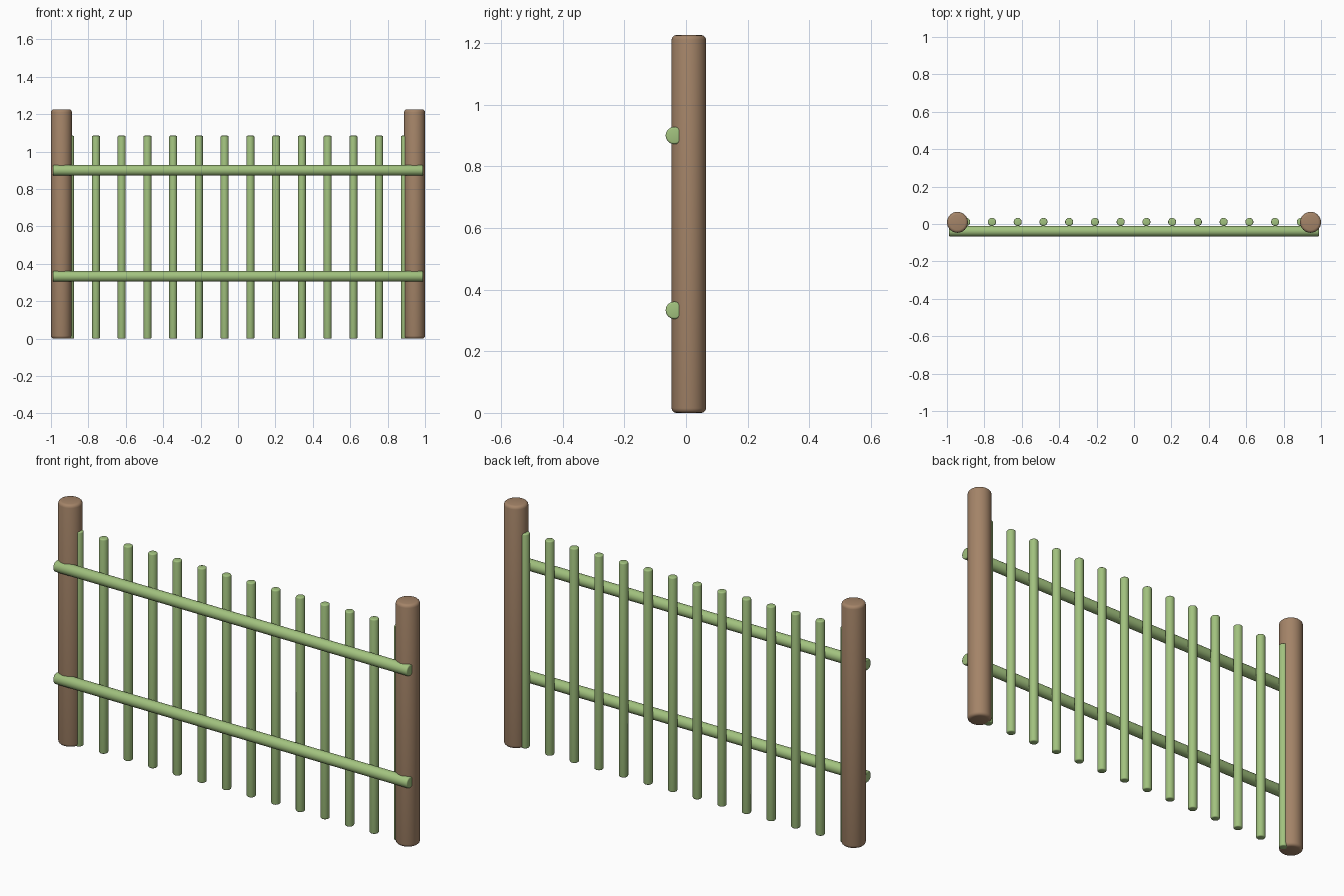
import bpy
import bmesh
from math import radians
from mathutils import Matrix, Vector

cube = bpy.data.objects.get("Cube")
if cube:
    bpy.data.objects.remove(cube, do_unlink=True)


def make_material(name, rgb):
    mat = bpy.data.materials.new(name)
    mat.use_nodes = True
    mat.diffuse_color = (*rgb, 1)
    mat.node_tree.nodes["Principled BSDF"].inputs["Base Color"].default_value = (*rgb, 1)
    return mat


green = make_material("green_bamboo", (0.36, 0.54, 0.21))
brown = make_material("brown_wood", (0.37, 0.23, 0.138))


def make_pole(name, radius, length, rounding, center, mat, along_x=False):
    """Round pole with softened end rims, upright or lying along x."""
    bm = bmesh.new()
    bmesh.ops.create_cone(bm, cap_ends=True, segments=32, radius1=radius,
                          radius2=radius, depth=length)
    rims = [e for e in bm.edges if abs(e.verts[0].co.z - e.verts[1].co.z) < rounding]
    bmesh.ops.bevel(bm, geom=rims, offset=rounding, segments=3,
                    profile=0.5, affect='EDGES')
    if along_x:
        bm.transform(Matrix.Rotation(radians(90), 4, 'Y'))
    mesh = bpy.data.meshes.new(name)
    bm.to_mesh(mesh)
    bm.free()
    mesh.materials.append(mat)
    obj = bpy.data.objects.new(name, mesh)
    obj.location = Vector(center)
    bpy.context.collection.objects.link(obj)
    bpy.ops.object.select_all(action='DESELECT')
    obj.select_set(True)
    bpy.context.view_layer.objects.active = obj
    bpy.ops.object.shade_smooth_by_angle(angle=radians(40))
    return obj


# End posts
POST_HEIGHT = 1.226
for side, sign in (("left", 1), ("right", -1)):
    make_pole(f"{side}_post", 0.056, POST_HEIGHT, 0.015,
              (sign * 0.944, 0.009, POST_HEIGHT / 2), brown)

# Horizontal rails across the front
for level, z in (("upper", 0.9), ("lower", 0.333)):
    make_pole(f"{level}_rail", 0.028, 1.98, 0.006, (0, -0.038, z), green, along_x=True)

# Upright pickets, the outer ones partly sunk into the posts
PICKETS = 14
PICKET_HEIGHT = 1.085
FIRST, LAST = -0.897, 0.892
for i in range(PICKETS):
    x = FIRST + (LAST - FIRST) * i / (PICKETS - 1)
    make_pole(f"picket_{i + 1}", 0.0215, PICKET_HEIGHT, 0.006,
              (x, 0.011, PICKET_HEIGHT / 2), green)
